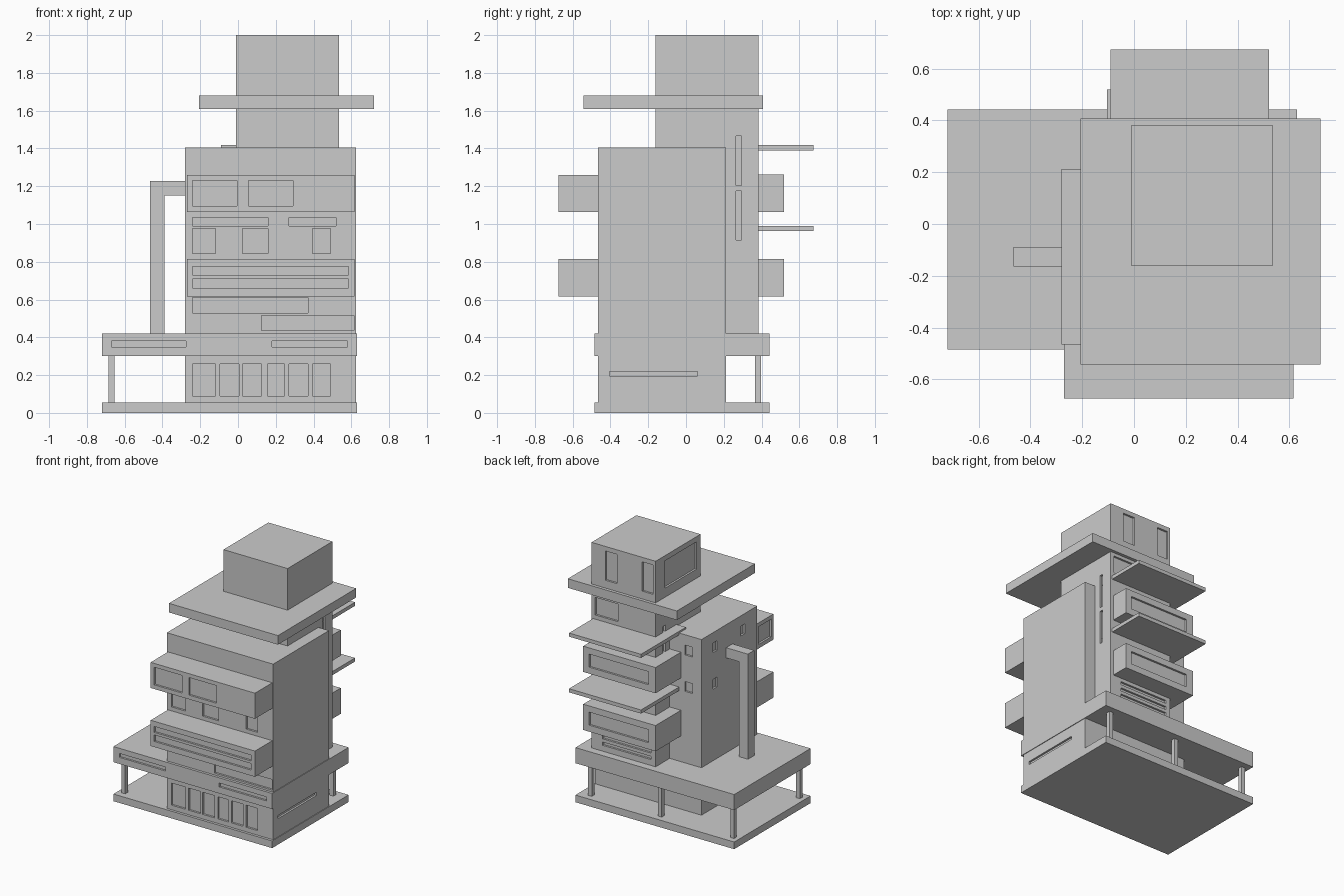
import bpy, bmesh

if "Cube" in bpy.data.objects:
    bpy.data.objects.remove(bpy.data.objects["Cube"])

DEPTH = 0.015  # how far windows are sunk into the walls


def add_box(bm, lo, hi):
    verts = bmesh.ops.create_cube(bm, size=1)["verts"]
    for v in verts:
        v.co = [lo[i] + (v.co[i] + 0.5) * (hi[i] - lo[i]) for i in range(3)]


def make_object(name, boxes):
    bm = bmesh.new()
    for x0, x1, y0, y1, z0, z1 in boxes:
        add_box(bm, (x0, y0, z0), (x1, y1, z1))
    mesh = bpy.data.meshes.new(name)
    bm.to_mesh(mesh)
    bm.free()
    ob = bpy.data.objects.new(name, mesh)
    bpy.context.collection.objects.link(ob)
    return ob


def block(name, box, **faces):
    """Box with sunken panels; each face lists (across0, across1, z0, z1)."""
    ob = make_object(name, [box])
    x0, x1, y0, y1 = box[:4]
    d, o = DEPTH, 0.05
    cuts = []
    for face, rects in faces.items():
        for a, b, z0, z1 in rects:
            cuts.append({
                "front": (a, b, y0 - o, y0 + d, z0, z1),
                "back": (a, b, y1 - d, y1 + o, z0, z1),
                "left": (x0 - o, x0 + d, a, b, z0, z1),
                "right": (x1 - d, x1 + o, a, b, z0, z1)}[face])
    if cuts:
        cutter = make_object(name + "_cutter", cuts)
        cutter.hide_render = True
        mod = ob.modifiers.new("windows", "BOOLEAN")
        mod.operation, mod.solver, mod.object = "DIFFERENCE", "EXACT", cutter
        bpy.context.view_layer.objects.active = ob
        bpy.ops.object.modifier_apply(modifier=mod.name)
        bpy.data.objects.remove(cutter)
    return ob


# Base and podium slabs
block("base_slab", (-0.72, 0.63, -0.485, 0.443, 0, 0.055))
block("podium_slab", (-0.72, 0.63, -0.485, 0.443, 0.30, 0.42),
      front=[(-0.67, -0.275, 0.35, 0.38), (0.18, 0.58, 0.35, 0.38)])

# Columns under the podium
for i, (x, y) in enumerate([(-0.67, 0.38), (-0.055, 0.38), (0.54, 0.38), (-0.67, -0.42)]):
    block(f"column_{i + 1}", (x - 0.016, x + 0.016, y - 0.016, y + 0.016, 0.05, 0.305))

# Main body with windows on all sides
ground = [(-0.24, -0.12), (-0.095, 0.005), (0.025, 0.125),
          (0.155, 0.245), (0.27, 0.37), (0.395, 0.49)]
middle = [(-0.24, -0.12), (0.025, 0.16), (0.395, 0.49)]
front = [(a, b, 0.09, 0.26) for a, b in ground]
front += [(a, b, 0.845, 0.975) for a, b in middle]
front += [(-0.24, 0.16, 0.99, 1.035), (0.27, 0.52, 0.99, 1.035),
          (-0.24, 0.37, 0.53, 0.61), (0.125, 0.615, 0.435, 0.515)]
small_rows = [(1.25, 1.325), (0.97, 1.045)]
block("main_body", (-0.28, 0.625, -0.465, 0.212, 0.05, 1.405),
      front=front,
      right=[(-0.405, 0.06, 0.195, 0.22)],
      left=[(y - 0.025, y + 0.025, *z) for y in (0.047, -0.29) for z in small_rows],
      back=[(-0.205, -0.14, *z) for z in small_rows])

# Rear tower
slots = [(0.265, 0.295, 1.205, 1.465), (0.265, 0.295, 0.915, 1.175)]
block("tower", (-0.01, 0.535, -0.162, 0.383, 0.41, 2.0),
      right=slots,
      left=slots + [(-0.115, 0.27, 1.75, 1.96)],
      back=[(0.317, 0.418, 1.74, 1.965), (0.013, 0.105, 1.74, 1.965),
            (0.31, 0.505, 1.45, 1.585)]
      + [(0.03, 0.44, z, z + 0.025) for z in (0.465, 0.515, 0.565)])

# Wide roof slab
block("roof_slab", (-0.207, 0.72, -0.543, 0.407, 1.61, 1.68))

# Front balconies
block("front_balcony_upper", (-0.27, 0.617, -0.675, -0.455, 1.063, 1.26),
      front=[(-0.24, -0.005, 1.095, 1.23), (0.055, 0.29, 1.095, 1.23)],
      left=[(-0.65, -0.495, 1.095, 1.23)])
block("front_balcony_lower", (-0.27, 0.617, -0.675, -0.455, 0.617, 0.815),
      front=[(-0.24, 0.585, 0.73, 0.775), (-0.24, 0.585, 0.66, 0.71)])

# Back balconies and the canopies above them
for tag, z in (("upper", 1.063), ("lower", 0.617)):
    block(f"back_balcony_{tag}", (-0.105, 0.51, 0.205, 0.52, z, z + 0.198),
          back=[(-0.045, 0.46, z + 0.05, z + 0.15)])
for tag, z in (("upper", 1.39), ("lower", 0.962)):
    block(f"back_canopy_{tag}", (-0.09, 0.522, 0.13, 0.675, z, z + 0.028))

# Bent duct on the left side
duct = [(-0.275, 1.228), (-0.465, 1.228), (-0.465, 0.415),
        (-0.39, 0.415), (-0.39, 1.15), (-0.275, 1.15)]
bm = bmesh.new()
face = bm.faces.new([bm.verts.new((x, -0.165, z)) for x, z in duct])
ext = bmesh.ops.extrude_face_region(bm, geom=[face])
for v in ext["geom"]:
    if isinstance(v, bmesh.types.BMVert):
        v.co.y = -0.088
bmesh.ops.recalc_face_normals(bm, faces=bm.faces)
mesh = bpy.data.meshes.new("side_duct")
bm.to_mesh(mesh)
bm.free()
bpy.context.collection.objects.link(bpy.data.objects.new("side_duct", mesh))
